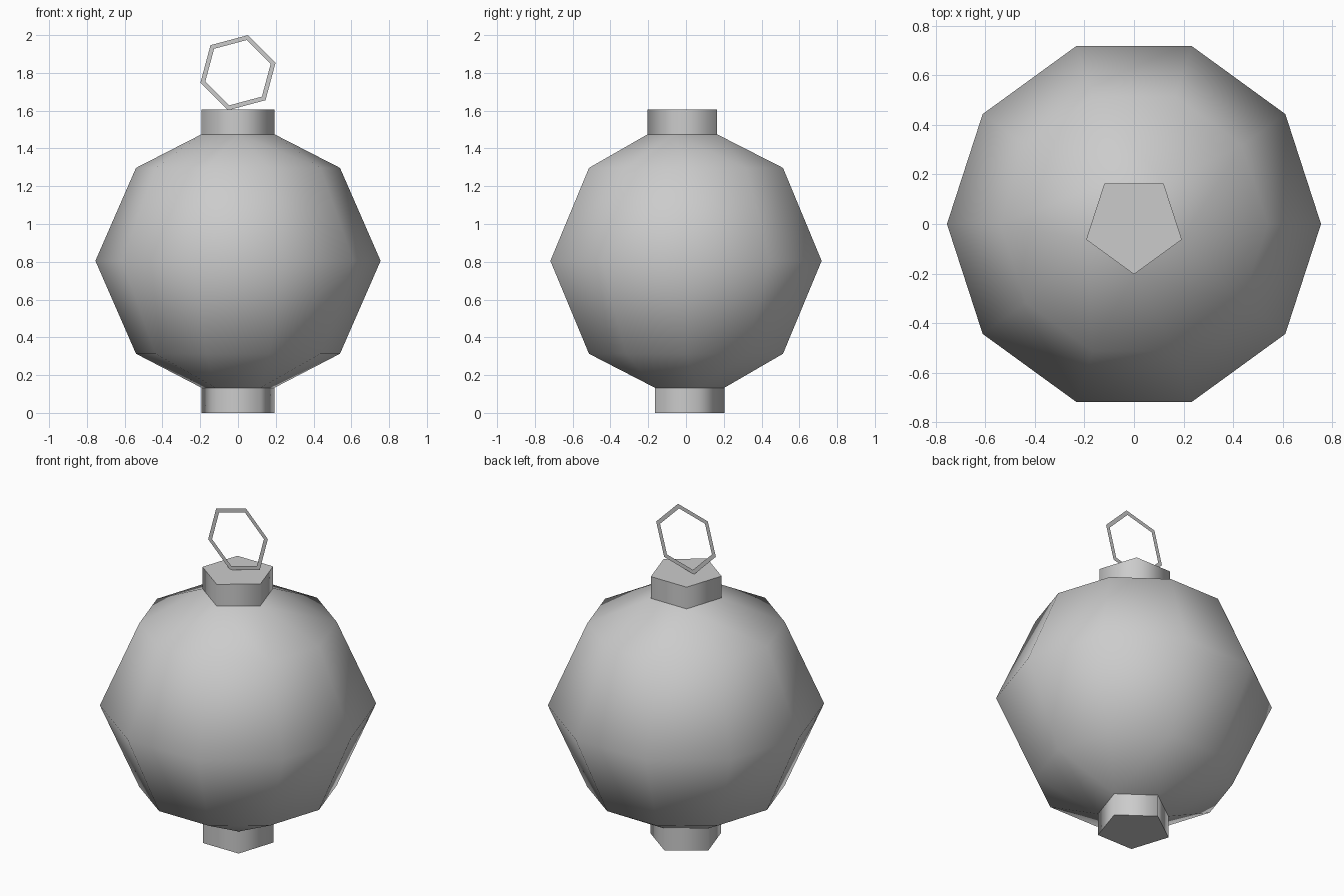
import bpy
import bmesh
from math import radians, cos, sin

cube = bpy.data.objects.get("Cube")
if cube:
    bpy.data.objects.remove(cube, do_unlink=True)

grey = bpy.data.materials.new("plain grey")
grey.use_nodes = True
grey.diffuse_color = (0.6, 0.6, 0.6, 1)
grey.node_tree.nodes["Principled BSDF"].inputs["Base Color"].default_value = (0.6, 0.6, 0.6, 1)

CAP_RADIUS = 0.203


def ring(bm, sides, radius, z, start):
    """Horizontal loop of vertices, first one at the start angle."""
    angles = [radians(start + 360 * i / sides) for i in range(sides)]
    return [bm.verts.new((radius * cos(a), radius * sin(a), z)) for a in angles]


def bridge(bm, a, b):
    n = len(a)
    for i in range(n):
        bm.faces.new((a[i], a[(i + 1) % n], b[(i + 1) % n], b[i]))


def finish(bm, name, smooth_angle=None):
    mesh = bpy.data.meshes.new(name)
    bm.to_mesh(mesh)
    bm.free()
    mesh.materials.append(grey)
    obj = bpy.data.objects.new(name, mesh)
    bpy.context.collection.objects.link(obj)
    if smooth_angle:
        bpy.ops.object.select_all(action='DESELECT')
        obj.select_set(True)
        bpy.context.view_layer.objects.active = obj
        bpy.ops.object.shade_smooth_by_angle(angle=radians(smooth_angle))
    return obj


def shoulder(bm, five, ten, offset):
    """Joins a pentagon to a decagon with alternating triangles and quads."""
    for j in range(5):
        k = 2 * j + offset
        left, mid, right = (ten[(k + s) % 10] for s in (-1, 0, 1))
        bm.faces.new((five[j], left, mid))
        bm.faces.new((five[j], mid, right, five[(j + 1) % 5]))


# Round body: three decagon loops, narrowing to a pentagon at each end
bm = bmesh.new()
low, middle, high = [ring(bm, 10, r, z, -72)
                     for r, z in ((0.54, 0.313), (0.755, 0.805), (0.54, 1.297))]
bridge(bm, low, middle)
bridge(bm, middle, high)
shoulder(bm, ring(bm, 5, CAP_RADIUS, 1.475, -90), high, 0)
shoulder(bm, ring(bm, 5, CAP_RADIUS, 0.133, 90), low, 5)
bmesh.ops.recalc_face_normals(bm, faces=bm.faces)
finish(bm, "round_body", 80)

# Pentagonal caps, the lower one turned half round
for name, bottom, top, start in (("top_cap", 1.475, 1.606, -90),
                                 ("bottom_cap", 0, 0.133, 90)):
    bm = bmesh.new()
    a = ring(bm, 5, CAP_RADIUS, bottom, start)
    b = ring(bm, 5, CAP_RADIUS, top, start)
    bridge(bm, a, b)
    bm.faces.new(b)
    bm.faces.new(a[::-1])
    finish(bm, name, 80)

# Flat six-sided hanging loop, upright and facing the front
bm = bmesh.new()
outer, inner = [ring(bm, 6, r, 0, 15) for r in (0.206, 0.179)]
bridge(bm, outer, inner)
for v in bm.verts:
    v.co = (v.co.x, 0, 1.801 + v.co.y)
finish(bm, "hanging_loop")
